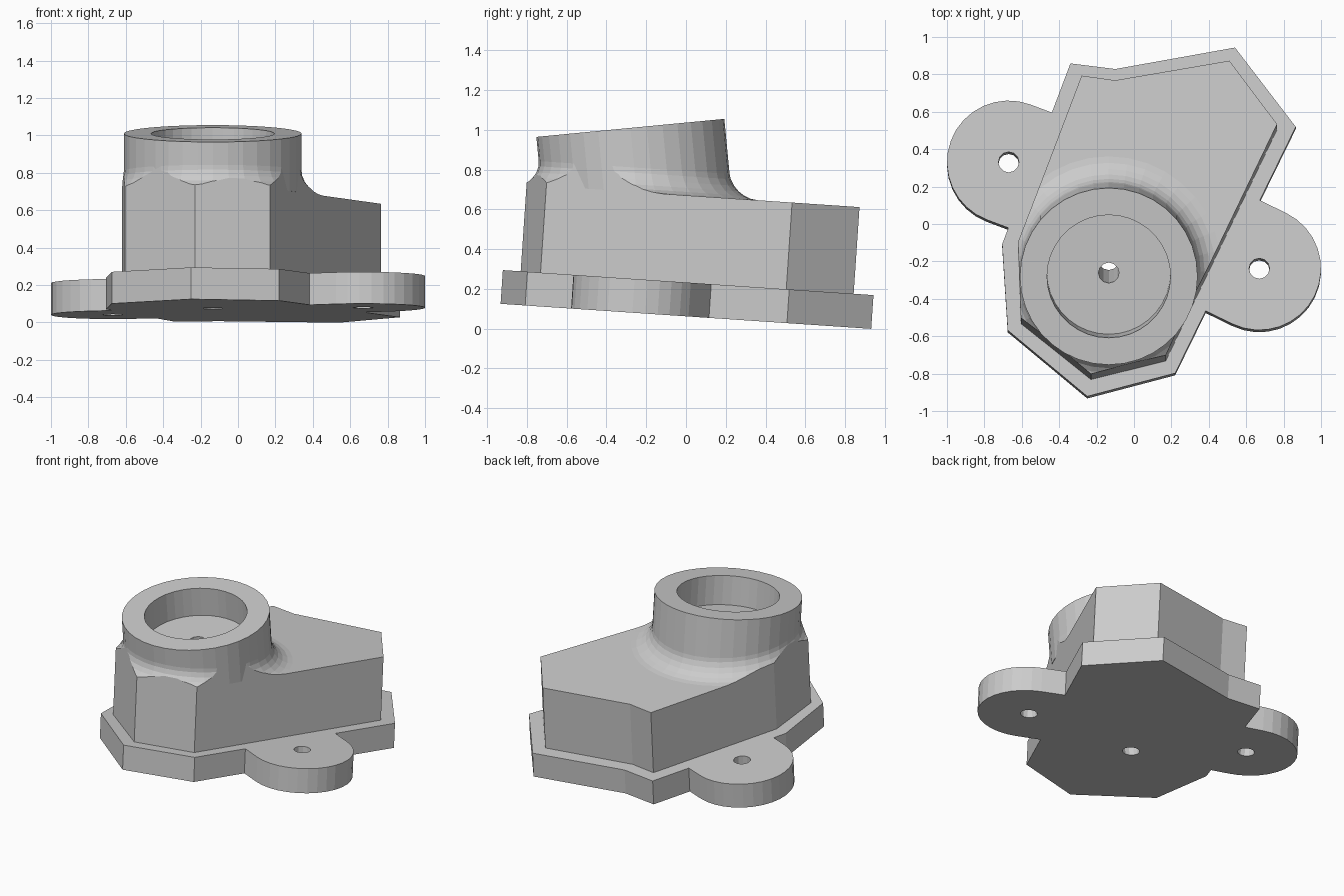
import bpy, bmesh
from math import sin, cos, pi, radians, sqrt
from mathutils import Vector, Matrix

if "Cube" in bpy.data.objects:
    bpy.data.objects.remove(bpy.data.objects["Cube"])

# One matte grey for the whole casting
grey = bpy.data.materials.new("cast grey")
grey.use_nodes = True
colour = (0.6, 0.6, 0.6, 1)
grey.diffuse_color = colour
grey.node_tree.nodes["Principled BSDF"].inputs["Base Color"].default_value = colour

PLATE = 0.17          # plate thickness
DECK = 0.607          # height of the housing deck
TUBE, BORE, HOLE = 0.475, 0.33, 0.055
FILLET = 0.13
LUG = 0.33
SEGS = 36

# Everything is built level, then the whole casting leans slightly
lean = Matrix.Translation((0, 0, 0.062)) @ Matrix.Rotation(radians(-3.86), 4, 'X')
tube_frame = (Matrix.Translation(lean.inverted() @ Vector((-0.135, -0.28, 1.01)))
              @ Matrix.Rotation(radians(9.33), 4, 'X'))


def loft(name, rings):
    """Closed solid through rings of equal point count, bottom to top."""
    bm = bmesh.new()
    loops = [[bm.verts.new(p) for p in ring] for ring in rings]
    n = len(loops[0])
    for low, high in zip(loops, loops[1:]):
        for i in range(n):
            j = (i + 1) % n
            bm.faces.new((low[i], low[j], high[j], high[i]))
    bm.faces.new(loops[0][::-1])
    bm.faces.new(loops[-1])
    bmesh.ops.recalc_face_normals(bm, faces=bm.faces)
    mesh = bpy.data.meshes.new(name)
    bm.to_mesh(mesh)
    bm.free()
    mesh.materials.append(grey)
    obj = bpy.data.objects.new(name, mesh)
    bpy.context.collection.objects.link(obj)
    return obj


def prism(name, outline, low, high):
    return loft(name, [[(p[0], p[1], z) for p in outline] for z in (low, high)])


def circle(radius, segs=SEGS):
    return [(radius * cos(2 * pi * i / segs), radius * sin(2 * pi * i / segs))
            for i in range(segs)]


def rod(name, radius, low, high, frame, segs=SEGS):
    obj = prism(name, circle(radius, segs), low, high)
    obj.data.transform(frame)
    return obj


def combine(target, tool, operation, keep=False):
    mod = target.modifiers.new("combine", 'BOOLEAN')
    mod.operation, mod.object, mod.solver = operation, tool, 'EXACT'
    with bpy.context.temp_override(object=target, active_object=target):
        bpy.ops.object.modifier_apply(modifier=mod.name)
    if not keep:
        bpy.data.objects.remove(tool)


def tube_ring(radius, height=None):
    """Ring on the tilted tube, slid along its axis to a level height."""
    axis = tube_frame.to_3x3() @ Vector((0, 0, 1))
    points = []
    for x, y in circle(radius):
        p = tube_frame @ Vector((x, y, 0))
        points.append(p if height is None else p + axis * ((height - p.z) / axis.z))
    return points


def lug(a, b, centre):
    """Rounded ear standing out square from edge a-b."""
    a, b, c = Vector(a), Vector(b), Vector(centre)
    t = (b - a).normalized()
    n = Vector((t.y, -t.x))
    foot = n * (c - a).dot(n)
    arc = [c + LUG * (n * cos(k) + t * sin(k))
           for k in (pi * (i / 16 - 0.5) for i in range(17))]
    return [arc[0] - foot] + arc + [arc[-1] - foot]


# Base plate with two ears
right_edge = [(0.22, -0.811), (0.865, 0.509)]
left_edge = [(-0.34, 0.849), (-0.705, -0.12)]
ears = [(0.67, -0.25), (-0.67, 0.32)]
outline = ([right_edge[0]] + lug(*right_edge, ears[0])
           + [right_edge[1], (0.54, 0.934), (-0.10, 0.819), left_edge[0]]
           + lug(*left_edge, ears[1])
           + [left_edge[1], (-0.675, -0.581), (-0.25, -0.935)])
base_plate = prism("base_plate", outline, 0, PLATE)
for x, y in ears:
    combine(base_plate, rod("ear_drill", HOLE, -0.1, 0.4,
                            Matrix.Translation((x, y, 0)), 12), 'DIFFERENCE')

# Housing walls trim a flat deck with a flared collar on it
walls = [(0.765, 0.494), (0.51, 0.834), (-0.10, 0.729), (-0.28, 0.754),
         (-0.62, -0.14), (-0.605, -0.545), (-0.23, -0.845), (0.17, -0.745)]
housing = prism("housing", walls, PLATE, DECK + FILLET + 0.02)
deck = prism("deck", [(-2, -2), (2, -2), (2, 2), (-2, 2)], 0, DECK)
flare = [tube_ring(TUBE + FILLET, DECK - 0.03)]
for i in range(7):
    k = pi / 2 * i / 6
    flare.append(tube_ring(TUBE - 0.001 + FILLET * (1 - sin(k)),
                           DECK + FILLET * (1 - cos(k))))
combine(deck, loft("collar", flare), 'UNION')
combine(housing, deck, 'INTERSECT')

# Tilted tube with a blind bore
combine(housing, loft("tube", [tube_ring(TUBE, DECK), tube_ring(TUBE)]), 'UNION')
combine(housing, rod("bore", BORE, -0.2, 0.2, tube_frame), 'DIFFERENCE')

# Small drain hole along the tube axis, through housing and plate
drain = rod("drain", HOLE, -1.5, 0.1, tube_frame, 12)
drain.hide_render = True
combine(housing, drain, 'DIFFERENCE', keep=True)
combine(base_plate, drain, 'DIFFERENCE')

for part in (base_plate, housing):
    part.matrix_world = lean
